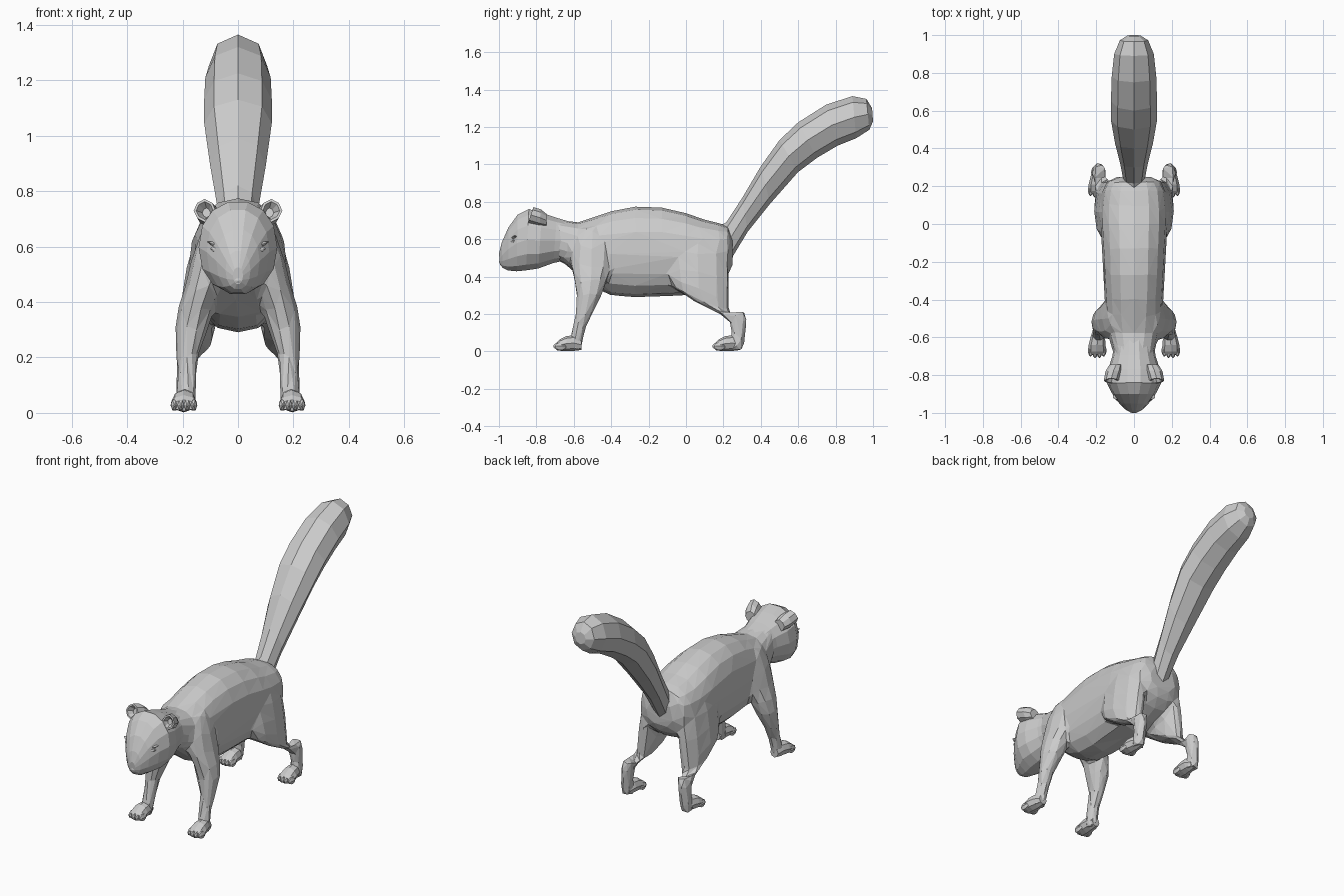
import bpy, bmesh, math
from mathutils import Vector


def spow(v, p):
    return math.copysign(abs(v) ** (2 / p), v)


def loft(bm, sections, n=8, p=2.0, sx=1):
    """Skin rings (x, y, z, rx, r2, angle); the second axis lies in the YZ plane."""
    rings = []
    for x, y, z, rx, r2, a in sections:
        a = math.radians(a)
        ring = []
        for i in range(n):
            t = 2 * math.pi * i / n
            u, v = rx * spow(math.cos(t), p), r2 * spow(math.sin(t), p)
            ring.append(bm.verts.new((sx * (x + u), y + v * math.cos(a), z + v * math.sin(a))))
        rings.append(ring)
    for a, b in zip(rings, rings[1:]):
        for i in range(n):
            j = (i + 1) % n
            bm.faces.new((a[i], a[j], b[j], b[i]))
    bm.faces.new(rings[0])
    bm.faces.new(rings[-1])


def blob(bm, c, r, n=8, slant=0):
    """Low-poly ellipsoid with its poles along y; slant raises its outer end."""
    start = len(bm.verts)
    secs = []
    for k in range(6):
        t = math.pi * (0.06 + 0.88 * k / 5)
        s = math.sin(t)
        secs.append((c[0], c[1] - r[1] * math.cos(t), c[2], r[0] * s, r[2] * s, 90))
    loft(bm, secs, n)
    for v in list(bm.verts)[start:]:
        v.co.z += (v.co.x - c[0]) * slant


def span(yu, zu, yl, zl, w):
    """Ring given by its upper and lower points in the side view."""
    d = Vector((yu - yl, zu - zl))
    return (0, (yu + yl) / 2, (zu + zl) / 2, w, d.length / 2,
            math.degrees(math.atan2(d.y, d.x)))


def finish(name, bm, mirror=False):
    bmesh.ops.recalc_face_normals(bm, faces=bm.faces)
    me = bpy.data.meshes.new(name)
    bm.to_mesh(me)
    bm.free()
    ob = bpy.data.objects.new(name, me)
    bpy.context.collection.objects.link(ob)
    if mirror:
        ob.modifiers.new("Mirror", 'MIRROR').use_mirror_merge = False
    return ob


# Torso: (y, top, bottom, half width)
bm = bmesh.new()
torso = [(-.72, .72, .50, .10), (-.65, .70, .47, .115), (-.58, .69, .41, .135),
         (-.50, .715, .345, .148), (-.40, .75, .30, .155), (-.27, .775, .29, .163),
         (-.13, .77, .295, .17), (0, .74, .30, .178), (.10, .705, .33, .176),
         (.18, .685, .37, .165), (.225, .67, .41, .145), (.25, .60, .46, .09)]
loft(bm, [span(y, t, y, b, w) for y, t, b, w in torso], 16, 2.4)

# Legs: shoulder to ankle, and broad thigh, hock, slim shank
front = [(.08, -.50, .66, .05, .07, 0), (.10, -.505, .57, .064, .11, 0),
         (.122, -.505, .46, .068, .115, 0), (.15, -.51, .38, .066, .09, 0),
         (.168, -.518, .30, .06, .07, 0), (.183, -.542, .21, .042, .048, 0),
         (.182, -.570, .13, .034, .036, 0), (.187, -.588, .06, .036, .036, 0),
         (.19, -.595, .008, .033, .033, 0)]
hind = [(.09, .06, .64, .06, .10, 0), (.115, .06, .53, .07, .165, 0),
        (.132, .065, .42, .07, .175, -12), (.145, .07, .33, .067, .182, -25),
        (.15, .08, .275, .06, .172, -25), (.163, .145, .23, .048, .115, -21),
        (.180, .25, .208, .04, .068, 10), (.188, .28, .16, .034, .047, 5),
        (.192, .28, .10, .032, .039, 0), (.195, .275, .05, .036, .038, 0),
        (.195, .27, .008, .033, .033, 0)]
for side in (1, -1):
    loft(bm, front, 10, 2, side)
    loft(bm, hind, 10, 2, side)

# Blend torso and legs into one faceted skin
body = finish("body", bm)
m = body.modifiers.new("Blend", 'REMESH')
m.mode, m.voxel_size = 'VOXEL', .011
m = body.modifiers.new("Soften", 'SMOOTH')
m.factor, m.iterations = .5, 8
m = body.modifiers.new("Facet", 'DECIMATE')
m.ratio, m.use_symmetry = .022, True

# Head: slanted rings from nose to neck
bm = bmesh.new()
loft(bm, [span(-1.0, .525, -.995, .465, .018), span(-.985, .585, -.98, .445, .045),
          span(-.95, .665, -.95, .43, .078), span(-.90, .735, -.905, .425, .113),
          span(-.84, .765, -.855, .43, .142), span(-.77, .745, -.79, .44, .140),
          span(-.69, .717, -.71, .47, .115), span(-.60, .69, -.62, .49, .10)], 14, 2.15)
finish("head", bm)

# Nose
bm = bmesh.new()
blob(bm, (0, -.985, .478), (.024, .014, .016), 6)
finish("nose", bm)

# Eyes with slanted brows
bm = bmesh.new()
blob(bm, (.077, -.921, .588), (.024, .018, .014), 8, .2)
finish("eye", bm, True)
bm = bmesh.new()
blob(bm, (.079, -.914, .606), (.034, .018, .009), 6, .35)
finish("brow", bm, True)

# Ears: pointed, cupped shells
bm = bmesh.new()
loft(bm, [(.095, -.745, .70, .035, .035, 90), (.108, -.78, .715, .043, .045, 85),
          (.120, -.83, .730, .040, .044, 72), (.120, -.83, .730, .031, .034, 72),
          (.114, -.805, .722, .015, .018, 75)], 8, 1.7)
finish("ear", bm, True)

# Tail: (upper y, z, lower y, z, half width)
bm = bmesh.new()
tail = [(.15, .66, .18, .46, .06), (.215, .69, .245, .50, .056), (.30, .82, .33, .64, .072),
        (.40, .99, .45, .79, .10), (.50, 1.13, .60, .96, .122), (.60, 1.225, .70, 1.035, .122),
        (.75, 1.32, .81, 1.10, .118), (.89, 1.365, .91, 1.14, .105),
        (.965, 1.35, .98, 1.185, .075), (.995, 1.30, 1.0, 1.23, .035)]
loft(bm, [span(*t) for t in tail], 8)
finish("tail", bm)

# Paws with four shallow toes each
for name, x, y in (("front_paw", .195, -.56), ("hind_paw", .195, .29)):
    bm = bmesh.new()
    loft(bm, [(x - .003, y, .036, .026, .028, 90), (x - .003, y - .04, .045, .038, .042, 90),
              (x, y - .08, .042, .045, .04, 90), (x, y - .115, .034, .047, .030, 90),
              (x, y - .132, .027, .040, .02, 90)], 8)
    for i in range(4):
        o = i - 1.5
        blob(bm, (x + o * .023, y - .122 + abs(o) * .008, .028), (.0145, .031, .024), 6)
    finish(name, bm, True)
